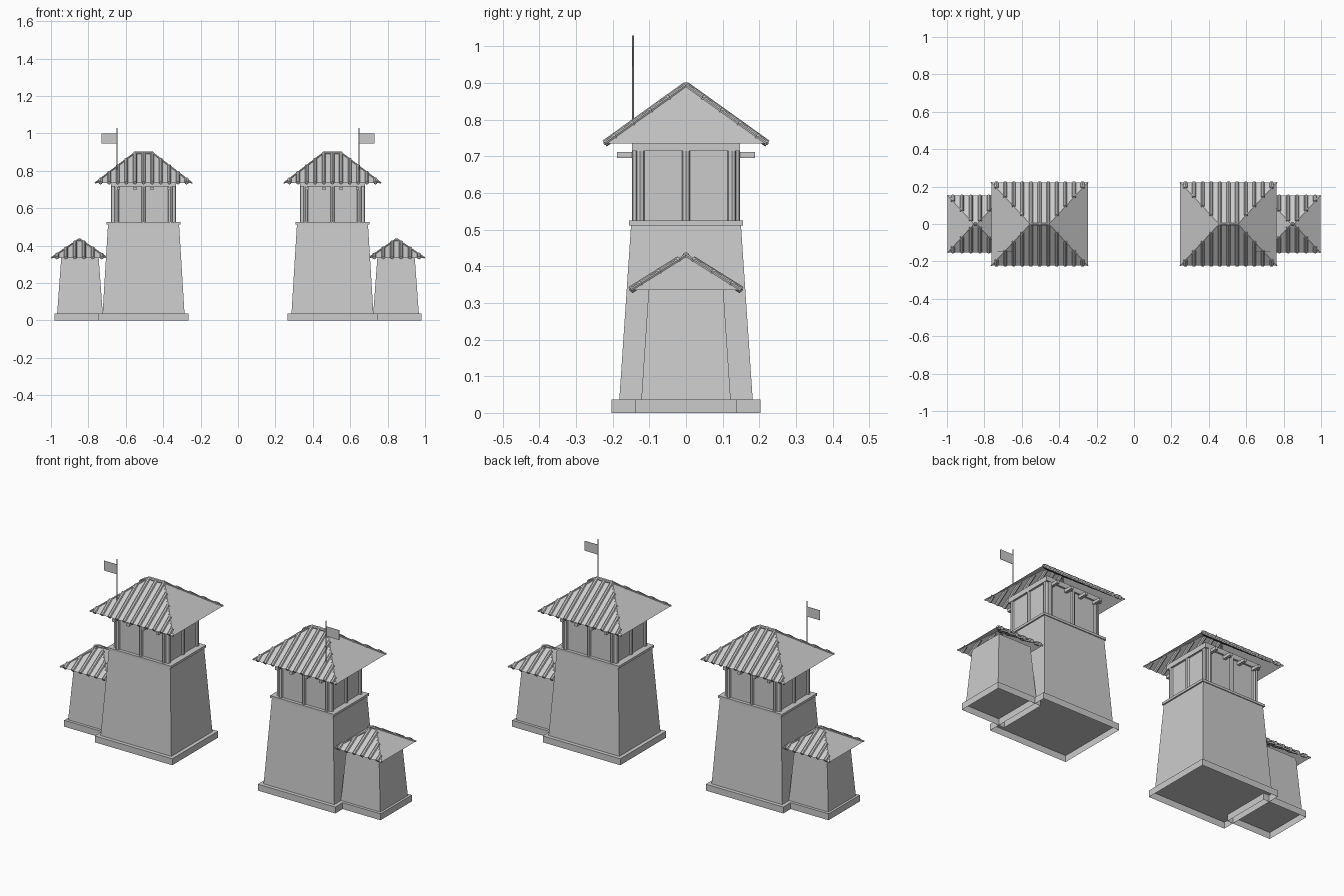
import bpy, bmesh
from mathutils import Vector

cube = bpy.data.objects.get("Cube")
if cube:
    bpy.data.objects.remove(cube, do_unlink=True)

stone = bpy.data.materials.new("pale_grey")
stone.use_nodes = True
stone.diffuse_color = (0.6, 0.6, 0.6, 1)
stone.node_tree.nodes["Principled BSDF"].inputs["Base Color"].default_value = (0.6, 0.6, 0.6, 1)


def finish(bm, name):
    bmesh.ops.recalc_face_normals(bm, faces=bm.faces)
    mesh = bpy.data.meshes.new(name)
    bm.to_mesh(mesh)
    bm.free()
    mesh.materials.append(stone)
    obj = bpy.data.objects.new(name, mesh)
    bpy.context.collection.objects.link(obj)
    return obj


def add_block(bm, cx, cy, z0, z1, bottom, top=None, open_bottom=False):
    """Box or tapered block, given half sizes at the bottom and top."""
    rings = []
    for z, (hx, hy) in ((z0, bottom), (z1, top or bottom)):
        rings.append([bm.verts.new((cx + sx * hx, cy + sy * hy, z))
                      for sx, sy in ((-1, -1), (1, -1), (1, 1), (-1, 1))])
    low, high = rings
    for i in range(4):
        j = (i + 1) % 4
        bm.faces.new((low[i], low[j], high[j], high[i]))
    bm.faces.new(high)
    if not open_bottom:
        bm.faces.new(low[::-1])


def add_rod(bm, a, b, radius, sides=8):
    a, b = Vector(a), Vector(b)
    d = b - a
    matrix = d.to_track_quat('Z', 'Y').to_matrix().to_4x4()
    matrix.translation = (a + b) / 2
    bmesh.ops.create_cone(bm, cap_ends=True, segments=sides, radius1=radius,
                          radius2=radius, depth=d.length, matrix=matrix)


def block(name, *args, **kwargs):
    bm = bmesh.new()
    add_block(bm, *args, **kwargs)
    return finish(bm, name)


def hip_roof(name, side, cx, hx, hy, ridge, eave, top, count, pitch):
    """Thin hipped sheet, round ridge caps and round tile rows front and back."""
    bm = bmesh.new()
    e = [bm.verts.new((cx + sx * hx, sy * hy, eave))
         for sx, sy in ((-1, -1), (1, -1), (1, 1), (-1, 1))]
    r = [bm.verts.new((cx + s * ridge, 0, top)) for s in (-1, 1)]
    for f in ((e[0], e[1], r[1], r[0]), (e[1], e[2], r[1]),
              (e[2], e[3], r[0], r[1]), (e[3], e[0], r[0])):
        bm.faces.new(f)
    parts = [finish(bm, f"{side}_{name}_sheet")]

    bm = bmesh.new()
    add_rod(bm, (cx - ridge, 0, top), (cx + ridge, 0, top), 0.009)
    for sx in (-1, 1):
        for sy in (-1, 1):
            add_rod(bm, (cx + sx * ridge, 0, top), (cx + sx * hx, sy * hy, eave), 0.005, 6)
    parts.append(finish(bm, f"{side}_{name}_ridges"))

    bm = bmesh.new()
    for i in range(count):
        dx = (i - (count - 1) / 2) * pitch
        t = min(1, (hx - abs(dx)) / (hx - ridge))
        for sy in (-1, 1):
            add_rod(bm, (cx + dx, sy * hy, eave),
                    (cx + dx, sy * hy * (1 - t), eave + (top - eave) * t), 0.01)
    parts.append(finish(bm, f"{side}_{name}_tile_rows"))
    return parts


for side, s in (("left", 1), ("right", -1)):
    cx, ax = s * 0.505, s * 0.845

    # Main tower
    block(f"{side}_tower_base", cx, 0, 0, 0.036, (0.24, 0.203), open_bottom=True)
    block(f"{side}_tower_body", cx, 0, 0.036, 0.512, (0.219, 0.182), (0.19, 0.15))
    block(f"{side}_tower_ledge", cx, 0, 0.512, 0.525, (0.198, 0.155))

    # Lookout room with posts
    block(f"{side}_lookout_walls", cx, 0, 0.525, 0.72, (0.163, 0.137))
    block(f"{side}_lookout_top_plate", cx, 0, 0.715, 0.742, (0.174, 0.147))
    bm = bmesh.new()
    for k in (-1, 0, 1):
        for f in (-1, 1):
            for x, y in ((cx + k * 0.143, f * 0.136), (cx + f * 0.162, k * 0.125)):
                add_rod(bm, (x, y, 0.525), (x, y, 0.716), 0.012)
    finish(bm, f"{side}_lookout_posts")

    # Floor beams poking out under the eaves
    bm = bmesh.new()
    for k in (-1.5, -0.5, 0.5, 1.5):
        add_block(bm, cx + k * 0.09, 0, 0.696, 0.712, (0.008, 0.188))
    finish(bm, f"{side}_eave_beams")

    hip_roof("tower_roof", side, cx, 0.258, 0.222, 0.05, 0.735, 0.894, 11, 0.046)

    # Side annex
    block(f"{side}_annex_base", ax, 0, 0, 0.036, (0.135, 0.138), open_bottom=True)
    block(f"{side}_annex_body", ax, 0, 0.036, 0.335, (0.122, 0.122), (0.1, 0.102))
    hip_roof("annex_roof", side, s * 0.848, 0.148, 0.152, 0.008, 0.335, 0.43, 6, 0.048)

    # Flag on a thin pole
    px = s * 0.647
    bm = bmesh.new()
    add_rod(bm, (px, -0.145, 0.775), (px, -0.145, 1.03), 0.0025, 6)
    finish(bm, f"{side}_flag_pole")
    block(f"{side}_flag", px + s * 0.041, -0.145, 0.945, 1.0, (0.041, 0.001))
